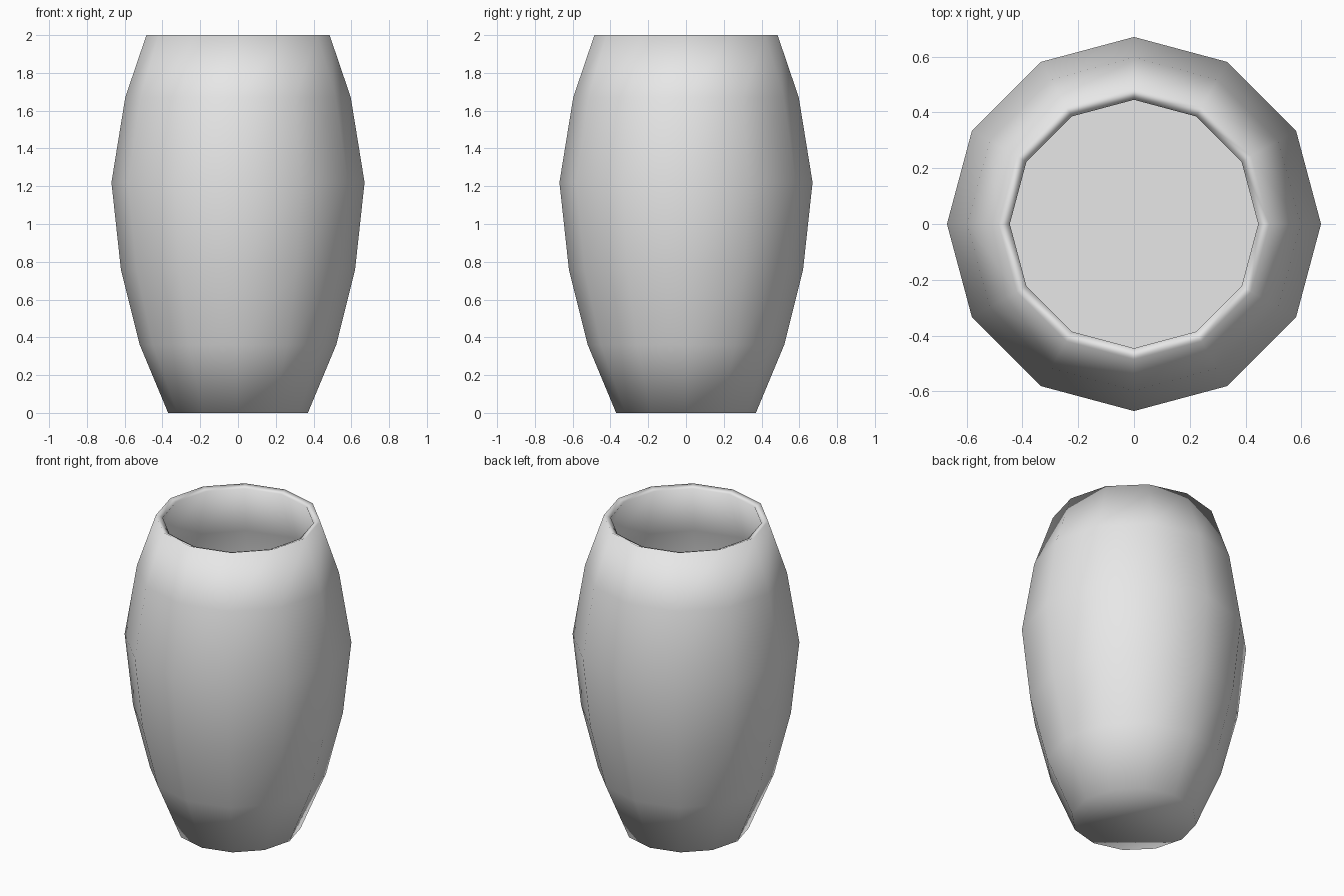
import bpy
import bmesh
from math import cos, sin, tau

cube = bpy.data.objects.get("Cube")
if cube:
    bpy.data.objects.remove(cube, do_unlink=True)

SIDES = 12

# Plain grey material
grey = bpy.data.materials.new("light_grey")
grey.use_nodes = True
colour = (0.8, 0.8, 0.8, 1.0)
grey.diffuse_color = colour
grey.node_tree.nodes["Principled BSDF"].inputs["Base Color"].default_value = colour

# Profile (radius, height): up the outside, over the rim, down the inside
outside = [(0.37, 0.0), (0.52, 0.36), (0.62, 0.76),
           (0.67, 1.22), (0.597, 1.67), (0.485, 2.0)]
inside = [(0.445, 1.985), (0.556, 1.66), (0.627, 1.22),
          (0.578, 0.77), (0.48, 0.37)]


def ring(bm, radius, height):
    return [bm.verts.new((radius * cos(tau * i / SIDES),
                          radius * sin(tau * i / SIDES), height))
            for i in range(SIDES)]


# Barrel-shaped vase wall, built as stacked rings
bm = bmesh.new()
rings = [ring(bm, r, z) for r, z in outside + inside]
for low, high in zip(rings, rings[1:]):
    for i in range(SIDES):
        j = (i + 1) % SIDES
        bm.faces.new((low[i], low[j], high[j], high[i]))

# Underside and inner floor
bm.faces.new(rings[0][::-1])
floor = bm.faces.new(rings[-1])
for face in bm.faces:
    face.smooth = face is not floor
for edge in floor.edges:
    edge.smooth = False

mesh = bpy.data.meshes.new("vase")
bm.to_mesh(mesh)
bm.free()
mesh.materials.append(grey)
vase = bpy.data.objects.new("vase", mesh)
bpy.context.collection.objects.link(vase)
